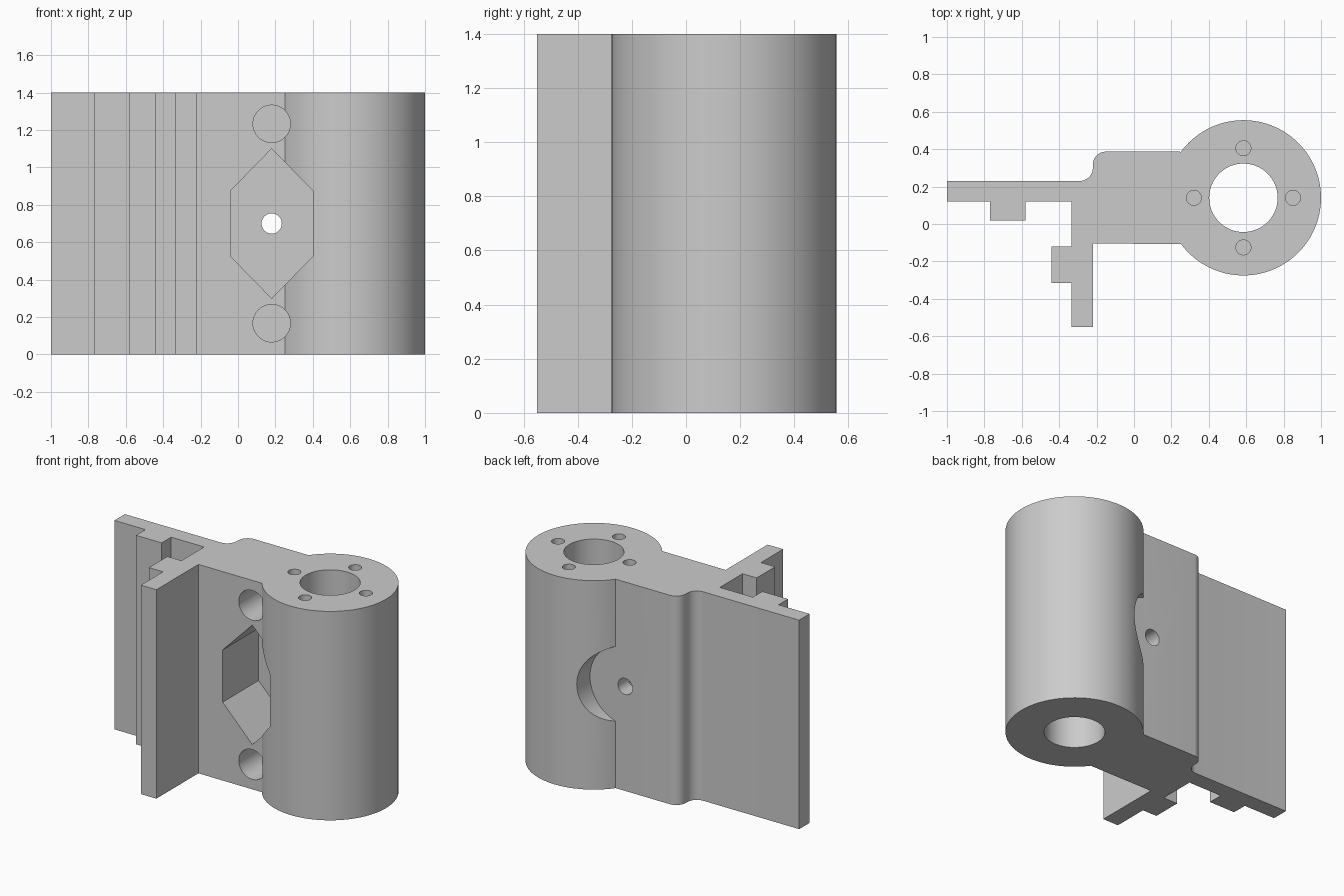
import bpy, bmesh
from math import cos, sin, atan2, pi, radians
from mathutils import Vector, Matrix

if "Cube" in bpy.data.objects:
    bpy.data.objects.remove(bpy.data.objects["Cube"], do_unlink=True)

HEIGHT = 1.4
CX, CY, R = 0.585, 0.14, 0.415      # tube axis and radius
FRONT, BACK = -0.105, 0.387         # faces of the central block
MX, MZ = 0.18, 0.7                  # centre of the mounting holes

grey = bpy.data.materials.new("plain grey")
grey.use_nodes = True
grey.diffuse_color = (0.6, 0.6, 0.6, 1)
grey.node_tree.nodes["Principled BSDF"].inputs["Base Color"].default_value = (0.6, 0.6, 0.6, 1)


def arc(cx, cy, r, a0, a1, n):
    return [(cx + r * cos(a0 + (a1 - a0) * i / n),
             cy + r * sin(a0 + (a1 - a0) * i / n)) for i in range(n + 1)]


def prism(name, outline, depth, matrix=Matrix()):
    """Extrude a flat outline along its local z."""
    bm = bmesh.new()
    face = bm.faces.new([bm.verts.new((x, y, 0)) for x, y in outline])
    ext = bmesh.ops.extrude_face_region(bm, geom=[face])
    moved = [g for g in ext["geom"] if isinstance(g, bmesh.types.BMVert)]
    bmesh.ops.translate(bm, verts=moved, vec=(0, 0, depth))
    bmesh.ops.recalc_face_normals(bm, faces=bm.faces)
    bm.transform(matrix)
    mesh = bpy.data.meshes.new(name)
    bm.to_mesh(mesh)
    bm.free()
    obj = bpy.data.objects.new(name, mesh)
    bpy.context.collection.objects.link(obj)
    mesh.materials.append(grey)
    return obj


def circle(r, n=48):
    return arc(0, 0, r, 0, 2 * pi, n)[:-1]


def cross_cutter(name, outline, z, y0, y1):
    """Cutter running along y, with the outline drawn in x and z."""
    turn = Matrix.Translation((MX, y1, z)) @ Matrix.Rotation(pi / 2, 4, 'X')
    return prism(name, outline, y1 - y0, turn)


# Bracket outline: wing, filleted step, block, tube, front arm and ribs
open_angle = atan2(BACK - CY, -0.335)
outline = [(-1, 0.12), (-1, 0.23)]
outline += arc(-0.29, 0.30, 0.07, -pi / 2, 0, 10)
outline += arc(-0.15, BACK - 0.07, 0.07, pi, pi / 2, 10)
outline += arc(CX, CY, R, open_angle, -open_angle, 96)
outline += [(-0.22, FRONT), (-0.22, -0.55), (-0.335, -0.55), (-0.335, -0.315),
            (-0.44, -0.315), (-0.44, -0.12), (-0.335, -0.12), (-0.335, 0.12),
            (-0.58, 0.12), (-0.58, 0.02), (-0.77, 0.02), (-0.77, 0.12)]
bracket = prism("bracket_body", outline, HEIGHT)

# Tube bore and four blind screw holes in the top
cutters = [prism("bore_cutter", circle(0.183, 64), HEIGHT + 0.2,
                 Matrix.Translation((CX, CY, -0.1)))]
for i in range(4):
    a = i * pi / 2
    spot = Vector((CX + 0.265 * cos(a), CY + 0.265 * sin(a), HEIGHT - 0.25))
    cutters.append(prism("screw_hole_cutter", circle(0.04, 32), 0.4,
                         Matrix.Translation(spot)))

# Front pocket, round sockets, through hole and rear washer recess
hexagon = [(0, 0.4), (0.22, 0.175), (0.22, -0.175),
           (0, -0.4), (-0.22, -0.175), (-0.22, 0.175)]
cutters.append(cross_cutter("pocket_cutter", hexagon, MZ, -0.6, 0.275))
for side in (-1, 1):
    cutters.append(cross_cutter("socket_cutter", circle(0.1), MZ + side * 0.533, -0.6, 0.275))
cutters.append(cross_cutter("through_hole_cutter", circle(0.054), MZ, -0.6, 0.8))
cutters.append(cross_cutter("washer_recess_cutter", circle(0.26, 64), MZ, BACK + 0.001, 0.8))

# Apply the cuts, then remove the cutters
bpy.context.view_layer.objects.active = bracket
bracket.select_set(True)
for cutter in cutters:
    cutter.hide_render = True
    cut = bracket.modifiers.new("cut", 'BOOLEAN')
    cut.operation, cut.solver, cut.object = 'DIFFERENCE', 'EXACT', cutter
    bpy.ops.object.modifier_apply(modifier=cut.name)
    bpy.data.objects.remove(cutter, do_unlink=True)

bpy.ops.object.shade_smooth_by_angle(angle=radians(30))
